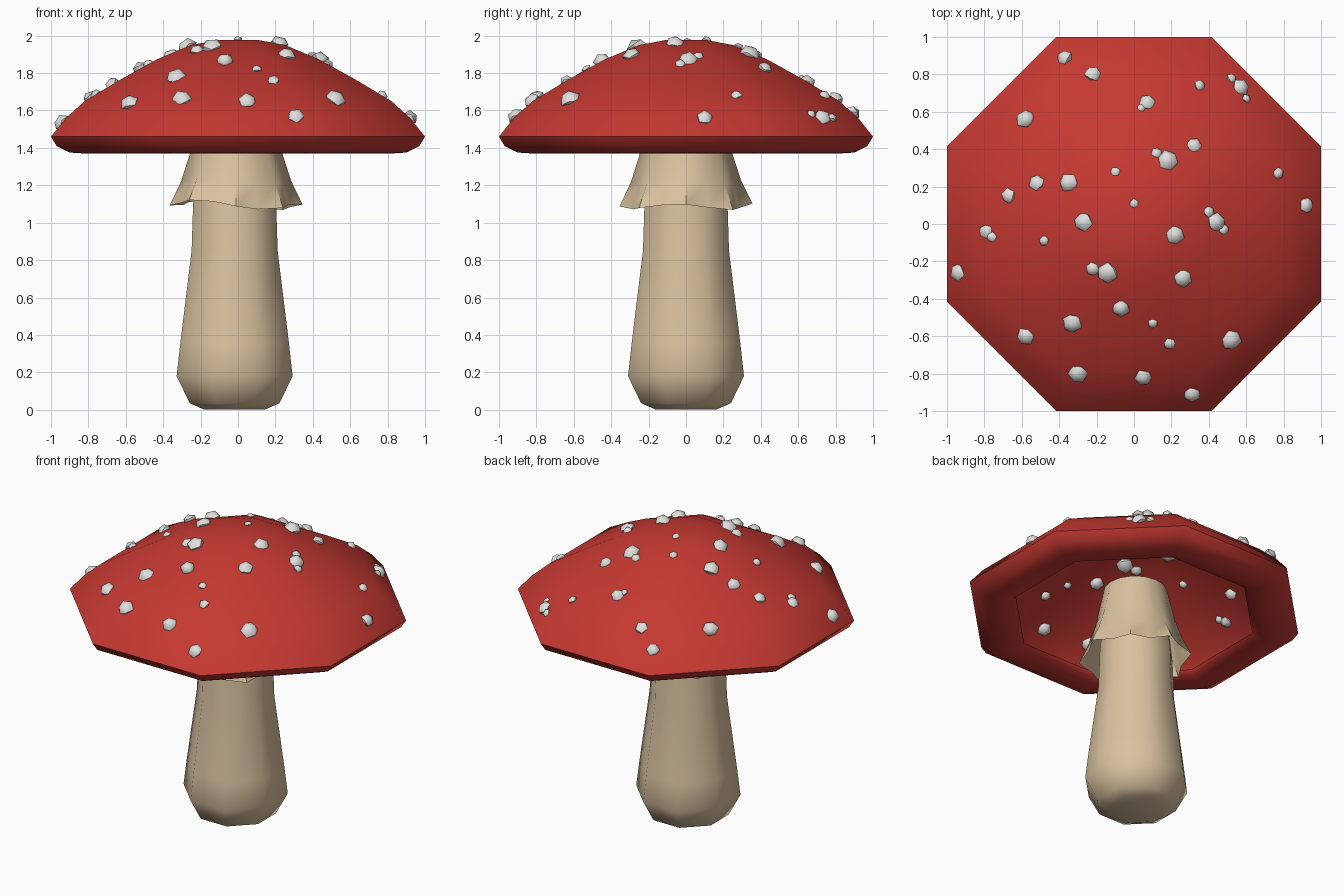
import bpy, bmesh, math, random
from mathutils import Matrix, Vector, Euler

if "Cube" in bpy.data.objects:
    bpy.data.objects.remove(bpy.data.objects["Cube"])

random.seed(4)
EIGHTH = math.pi / 8


def material(name, rgb):
    m = bpy.data.materials.new(name)
    m.diffuse_color = (*rgb, 1)
    m.use_nodes = True
    m.node_tree.nodes["Principled BSDF"].inputs["Base Color"].default_value = m.diffuse_color
    return m


RED = material("cap red", (0.56, 0.04, 0.031))
TAN = material("stem tan", (0.70, 0.54, 0.35))
WHITE = material("spot white", (0.74, 0.74, 0.73))


def finish(bm, name, mat, angle):
    me = bpy.data.meshes.new(name)
    bm.to_mesh(me)
    bm.free()
    ob = bpy.data.objects.new(name, me)
    bpy.context.collection.objects.link(ob)
    me.materials.append(mat)
    bpy.ops.object.select_all(action='DESELECT')
    ob.select_set(True)
    bpy.context.view_layer.objects.active = ob
    bpy.ops.object.shade_smooth_by_angle(angle=math.radians(angle))
    return ob


def loft(rings, cap_first=False, cap_last=False):
    """Join equal-length rings of points (counter-clockwise, going up) with quads."""
    bm = bmesh.new()
    vs = [[bm.verts.new(p) for p in ring] for ring in rings]
    n = len(vs[0])
    for a, b in zip(vs, vs[1:]):
        for i in range(n):
            j = (i + 1) % n
            bm.faces.new((a[i], a[j], b[j], b[i]))
    if cap_first:
        bm.faces.new(vs[0][::-1])
    if cap_last:
        bm.faces.new(vs[-1])
    return bm


def octagon(apothem, z, cx=0.0):
    r = apothem / math.cos(EIGHTH)
    return [(cx + r * math.cos(EIGHTH * (2 * i + 1)),
             r * math.sin(EIGHTH * (2 * i + 1)), z) for i in range(8)]


# Cap: open octagonal shell with a rolled lip underneath
dome = [(1.0, 1.46), (0.92, 1.56), (0.82, 1.65), (0.62, 1.77),
        (0.43, 1.875), (0.25, 1.95), (0.10, 1.978)]
lip = [(0.72, 1.41), (0.74, 1.385), (0.82, 1.37), (0.90, 1.375), (0.97, 1.41)]
finish(loft([octagon(a, z) for a, z in lip + dome], cap_last=True), "cap", RED, 50)

# Stem: bulbous base narrowing upwards, slightly off centre
stem = [(0.16, 0.0), (0.24, 0.035), (0.31, 0.18), (0.29, 0.36),
        (0.23, 0.85), (0.222, 1.1), (0.18, 1.57)]
finish(loft([octagon(a, z, -0.018) for a, z in stem], True, True), "stem", TAN, 50)

# Skirt: flared, pleated, open sheet around the upper stem
rings = []
for r, z, wave in ((0.355, 1.095, 1.0), (0.295, 1.22, 0.6), (0.25, 1.36, 0.3), (0.2, 1.58, 0.0)):
    ring = []
    for i in range(16):
        t = i * EIGHTH
        rr = r - (0.05 * wave if i % 2 else 0)
        dz = wave * (0.018 * math.sin(3 * t + 2) - 0.014 * math.cos(t))
        ring.append((-0.01 + rr * math.cos(t), rr * math.sin(t), z + dz))
    rings.append(ring)
finish(loft(rings), "skirt", TAN, 50)


# Spots: small lumps seated on the dome (x, y, radius)
def dome_point(x, y):
    """Height and outward direction of the dome above (x, y)."""
    dirs = [Vector((math.cos(2 * EIGHTH * i), math.sin(2 * EIGHTH * i), 0)) for i in range(8)]
    side = max(dirs, key=lambda d: d.x * x + d.y * y)
    a = side.x * x + side.y * y
    for (a0, z0), (a1, z1) in zip(dome, dome[1:]):
        if a1 <= a <= a0:
            z = z0 + (z1 - z0) * (a0 - a) / (a0 - a1)
            return Vector((x, y, z)), (side * (z1 - z0) + Vector((0, 0, a0 - a1))).normalized()
    return Vector((x, y, dome[-1][1])), Vector((0, 0, 1))


spots = [
    (-.37, .89, .04), (-.22, .80, .042), (-.58, .56, .05), (.07, .65, .042), (.04, .62, .022),
    (.35, .74, .03), (.52, .78, .026), (.57, .73, .046), (.60, .67, .024), (.32, .42, .04),
    (.12, .38, .028), (.18, .34, .054), (-.10, .28, .026), (-.35, .22, .05), (-.52, .22, .042),
    (-.67, .15, .04), (.77, .27, .03), (.92, .10, .042), (0, .11, .024), (.40, .065, .03),
    (.44, .01, .05), (.48, -.03, .028), (.22, -.06, .048), (-.27, .01, .05), (-.48, -.09, .028),
    (-.79, -.04, .038), (-.76, -.07, .028), (-.94, -.26, .046), (-.22, -.24, .036),
    (-.14, -.26, .054), (.26, -.29, .048), (-.07, -.45, .046), (.10, -.53, .026),
    (-.33, -.53, .052), (.19, -.64, .032), (-.58, -.60, .048), (.52, -.62, .054),
    (-.30, -.80, .05), (.05, -.82, .046), (.31, -.91, .044),
]
bm = bmesh.new()
for x, y, r in spots:
    p, n = dome_point(x, y)
    spin = Euler([random.uniform(0, 6.28) for _ in range(3)]).to_matrix().to_4x4()
    tilt = n.to_track_quat('Z', 'Y').to_matrix().to_4x4()
    squash = Matrix.Diagonal((1, 1, 0.85, 1))
    bmesh.ops.create_icosphere(bm, subdivisions=1, radius=r * 1.08,
                               matrix=Matrix.Translation(p) @ tilt @ squash @ spin)
finish(bm, "cap_spots", WHITE, 45)
